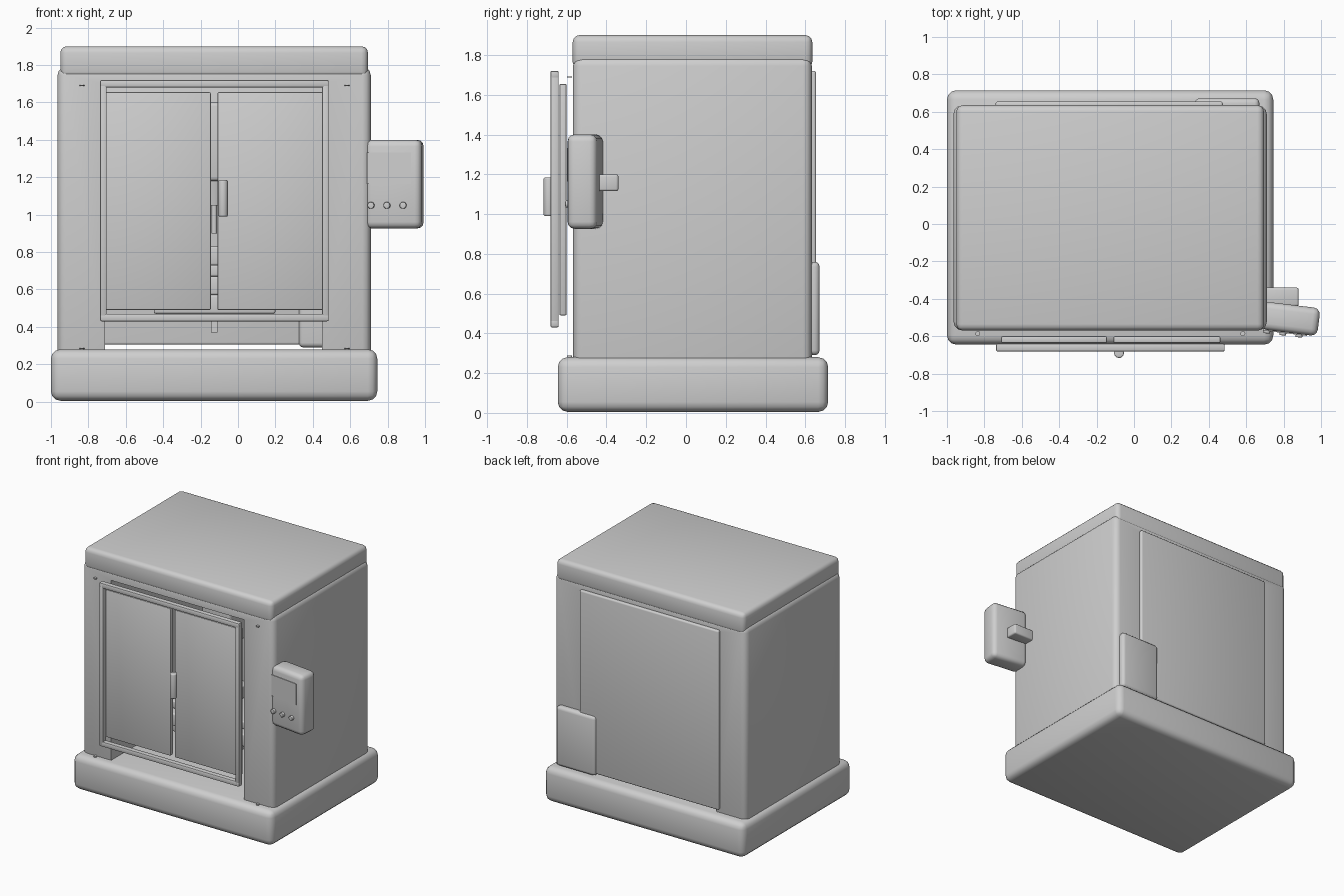
import bpy, bmesh, math
from mathutils import Matrix

if "Cube" in bpy.data.objects:
    bpy.data.objects.remove(bpy.data.objects["Cube"])

grey = bpy.data.materials.new("plain_grey")
grey.diffuse_color = (0.62, 0.62, 0.62, 1)
grey.use_nodes = True
grey.node_tree.nodes["Principled BSDF"].inputs["Base Color"].default_value = grey.diffuse_color


def finish(bm, name, matrix=None):
    me = bpy.data.meshes.new(name)
    if matrix is not None:
        bm.transform(matrix)
    bm.to_mesh(me)
    bm.free()
    ob = bpy.data.objects.new(name, me)
    bpy.context.collection.objects.link(ob)
    me.materials.append(grey)
    return ob


def smooth(ob):
    bpy.ops.object.select_all(action='DESELECT')
    ob.select_set(True)
    bpy.context.view_layer.objects.active = ob
    bpy.ops.object.shade_smooth_by_angle(angle=math.radians(35))


def box(name, x0, x1, y0, y1, z0, z1, bevel=0.0, seg=3, matrix=None):
    bm = bmesh.new()
    bmesh.ops.create_cube(bm, size=1)
    bm.transform(Matrix.Translation(((x0 + x1) / 2, (y0 + y1) / 2, (z0 + z1) / 2))
                 @ Matrix.Diagonal((x1 - x0, y1 - y0, z1 - z0, 1)))
    if bevel:
        bmesh.ops.bevel(bm, geom=bm.edges[:], offset=bevel, segments=seg,
                        profile=0.5, affect='EDGES')
    ob = finish(bm, name, matrix)
    if bevel:
        smooth(ob)
    return ob


def cylinder(name, r, depth, loc, axis='Z', bevel=0.0, matrix=None, r2=None):
    bm = bmesh.new()
    bmesh.ops.create_cone(bm, cap_ends=True, segments=24, radius1=r,
                          radius2=r if r2 is None else r2, depth=depth)
    if bevel:
        rims = [e for e in bm.edges if abs(e.verts[0].co.z - e.verts[1].co.z) < 1e-5]
        bmesh.ops.bevel(bm, geom=rims, offset=bevel, segments=3, profile=0.5, affect='EDGES')
    if axis != 'Z':
        bm.transform(Matrix.Rotation(math.pi / 2, 4, 'X' if axis == 'Y' else 'Y'))
    bm.transform(Matrix.Translation(loc))
    ob = finish(bm, name, matrix)
    smooth(ob)
    return ob


# base plinth
box("base", -1, 0.745, -0.645, 0.715, 0.005, 0.28, 0.05)

# cabinet with an opening right through from front to back
body = box("cabinet_body", -0.965, 0.71, -0.568, 0.633, 0.2, 1.79, 0.045)
cutter = box("opening_cutter", -0.71, 0.45, -1, 1, 0.1, 1.70)
mod = body.modifiers.new("opening", 'BOOLEAN')
mod.object = cutter
mod.operation = 'DIFFERENCE'
mod.solver = 'EXACT'
bpy.context.view_layer.objects.active = body
bpy.ops.object.modifier_apply(modifier=mod.name)
bpy.data.objects.remove(cutter)
smooth(body)

# lid
box("lid", -0.95, 0.695, -0.57, 0.635, 1.73, 1.90, 0.035)

# back panel and service box
box("back_panel", -0.74, 0.475, 0.615, 0.655, 0.305, 1.72, 0.012)
box("service_box", 0.325, 0.67, 0.595, 0.672, 0.29, 0.76, 0.025)

# door frame of four bars
for z, tag in ((0.43, "bottom"), (1.68, "top")):
    box("door_frame_" + tag, -0.737, 0.485, -0.682, -0.64, z, z + 0.04, 0.008, 2)
for x, tag in ((-0.737, "left"), (0.45, "right")):
    box("door_frame_" + tag, x, x + 0.035, -0.682, -0.64, 0.43, 1.72, 0.008, 2)

# two door panels
for x0, x1, tag in ((-0.71, -0.145, "left"), (-0.11, 0.462, "right")):
    box("door_panel_" + tag, x0, x1, -0.637, -0.60, 0.49, 1.655, 0.008, 2)

# handle
cylinder("door_handle", 0.026, 0.195, (-0.08, -0.69, 1.087), bevel=0.008)

# hinge pins
for x in (-0.835, 0.582):
    for z in (0.285, 1.69):
        cylinder("hinge_pin", 0.013, 0.006, (x, -0.586, z))

# tilted control panel with screen and buttons, built around its own centre
tilt = Matrix.Translation((0.837, -0.507, 1.163)) @ Matrix.Rotation(math.radians(-7), 4, 'Z')
box("control_panel", -0.152, 0.152, -0.075, 0.075, -0.237, 0.237, 0.035, 3, tilt)
box("control_screen", -0.15 + 0.012, 0.098, -0.08, -0.07, 0.002, 0.168, 0, 3, tilt)
for x in (-0.117, -0.031, 0.056):
    cylinder("control_button", 0.018, 0.03, (x, -0.078, -0.113), 'Y', 0.004, tilt)
box("control_bracket", 0.68, 0.88, -0.44, -0.34, 1.115, 1.20, 0.012)

# interior: table, vise, gantry and spindle
box("work_table", -0.63, 0.38, -0.35, 0.35, 0.57, 0.67, 0.012)
box("table_saddle", -0.45, 0.2, -0.25, 0.3, 0.47, 0.57, 0.012)
box("table_top_plate", -0.55, 0.30, -0.28, 0.28, 0.67, 0.73, 0.01)
box("vise", -0.27, 0.02, -0.12, 0.12, 0.73, 0.83, 0.01)
box("gantry_column", -0.35, 0.10, 0.32, 0.60, 0.47, 1.60, 0.02)
box("spindle_head", -0.25, 0.0, -0.1, 0.33, 1.18, 1.60, 0.02)
cylinder("spindle_nose", 0.07, 0.14, (-0.127, 0.03, 1.12), r2=0.09)
cylinder("cutting_tool", 0.015, 0.16, (-0.127, 0.03, 0.98))
box("centre_post", -0.145, -0.11, 0.1, 0.14, 0.37, 0.50)
